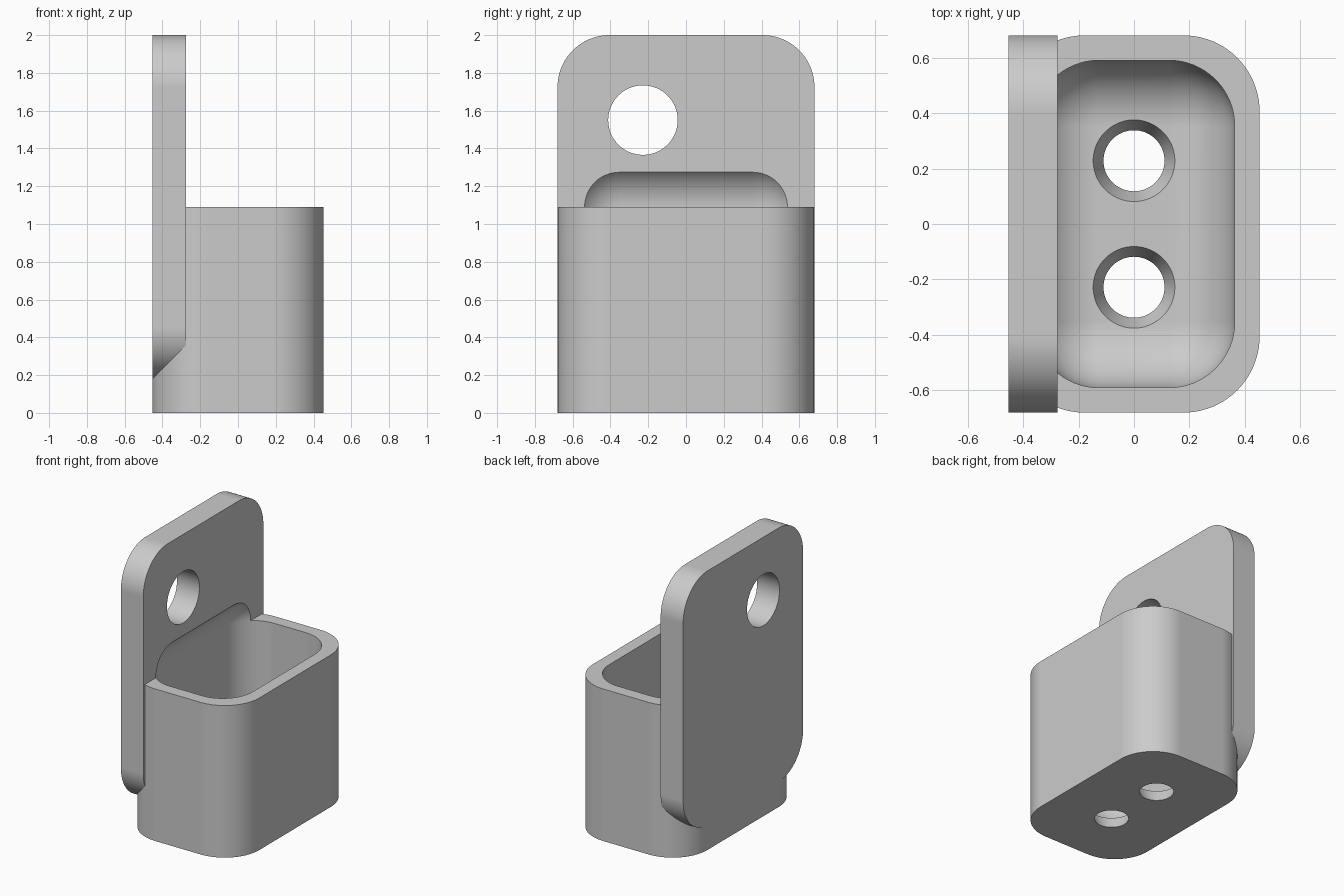
import bpy
import bmesh
import math
from mathutils import Matrix, Vector

start = bpy.data.objects.get("Cube")
if start:
    bpy.data.objects.remove(start, do_unlink=True)

HALF_X, HALF_Y = 0.453, 0.68      # outer half sizes
WALL = 0.09
CUP_TOP = 1.09
PLATE_FRONT = -0.275
CORNER, INNER = 0.275, 0.237      # outer and cavity corner radii


def make_object(name, bm):
    bmesh.ops.recalc_face_normals(bm, faces=bm.faces[:])
    mesh = bpy.data.meshes.new(name)
    bm.to_mesh(mesh)
    bm.free()
    obj = bpy.data.objects.new(name, mesh)
    bpy.context.collection.objects.link(obj)
    return obj


def rounded_box(name, low, high, radius, axis=None, segments=20):
    """Box with rounded edges: only those along axis, or all of them."""
    low, high = Vector(low), Vector(high)
    bm = bmesh.new()
    bmesh.ops.create_cube(bm, size=1)
    bmesh.ops.scale(bm, vec=high - low, verts=bm.verts)
    bmesh.ops.translate(bm, vec=(low + high) / 2, verts=bm.verts)
    edges = [e for e in bm.edges if axis is None
             or abs((e.verts[0].co - e.verts[1].co)[axis]) > 0.01]
    bmesh.ops.bevel(bm, geom=edges, offset=radius, offset_type='OFFSET',
                    segments=segments, profile=0.5, affect='EDGES')
    return make_object(name, bm)


def cone(name, r_low, r_high, depth, matrix):
    bm = bmesh.new()
    bmesh.ops.create_cone(bm, cap_ends=True, segments=64, radius1=r_low,
                          radius2=r_high, depth=depth, matrix=matrix)
    return make_object(name, bm)


def combine(target, other, operation):
    mod = target.modifiers.new(operation.title(), 'BOOLEAN')
    mod.operation = operation
    mod.solver = 'EXACT'
    mod.object = other
    bpy.context.view_layer.objects.active = target
    bpy.ops.object.modifier_apply(modifier=mod.name)
    bpy.data.objects.remove(other, do_unlink=True)


# Cup body and tall back plate
holder = rounded_box("wall_holder", (-HALF_X, -HALF_Y, 0),
                     (HALF_X, HALF_Y, CUP_TOP), CORNER, axis=2)
plate = rounded_box("back_plate", (-HALF_X, -HALF_Y, 0.18),
                    (PLATE_FRONT, HALF_Y, 2), CORNER, axis=0)
combine(holder, plate, 'UNION')

# Cavity with soft edges, which also scoops into the plate
cavity = rounded_box("cavity", (WALL - HALF_X, WALL - HALF_Y, WALL),
                     (HALF_X - WALL, HALF_Y - WALL, CUP_TOP + INNER),
                     INNER, segments=16)
combine(holder, cavity, 'DIFFERENCE')

# Tapered drain holes in the floor
slope = 0.037 / WALL
for y in (-0.228, 0.228):
    drain = cone("drain_hole", 0.11 - slope * 0.05, 0.11 + slope * 0.15, 0.2,
                 Matrix.Translation((0, y, 0.05)))
    combine(holder, drain, 'DIFFERENCE')

# Hanging hole through the plate
hanger = cone("hanging_hole", 0.184, 0.184, 0.6,
              Matrix.Translation((-0.36, -0.228, 1.55))
              @ Matrix.Rotation(math.pi / 2, 4, 'Y'))
combine(holder, hanger, 'DIFFERENCE')

# Plain grey finish
grey = bpy.data.materials.new("plain_grey")
grey.use_nodes = True
colour = (0.6, 0.6, 0.6, 1)
grey.diffuse_color = colour
grey.node_tree.nodes["Principled BSDF"].inputs["Base Color"].default_value = colour
holder.data.materials.clear()
holder.data.materials.append(grey)
for face in holder.data.polygons:
    face.material_index = 0

# Smooth curves with crisp rims
bpy.ops.object.select_all(action='DESELECT')
holder.select_set(True)
bpy.context.view_layer.objects.active = holder
bpy.ops.object.shade_smooth_by_angle(angle=math.radians(25))
weighted = holder.modifiers.new("Weighted normals", 'WEIGHTED_NORMAL')
weighted.keep_sharp = True
